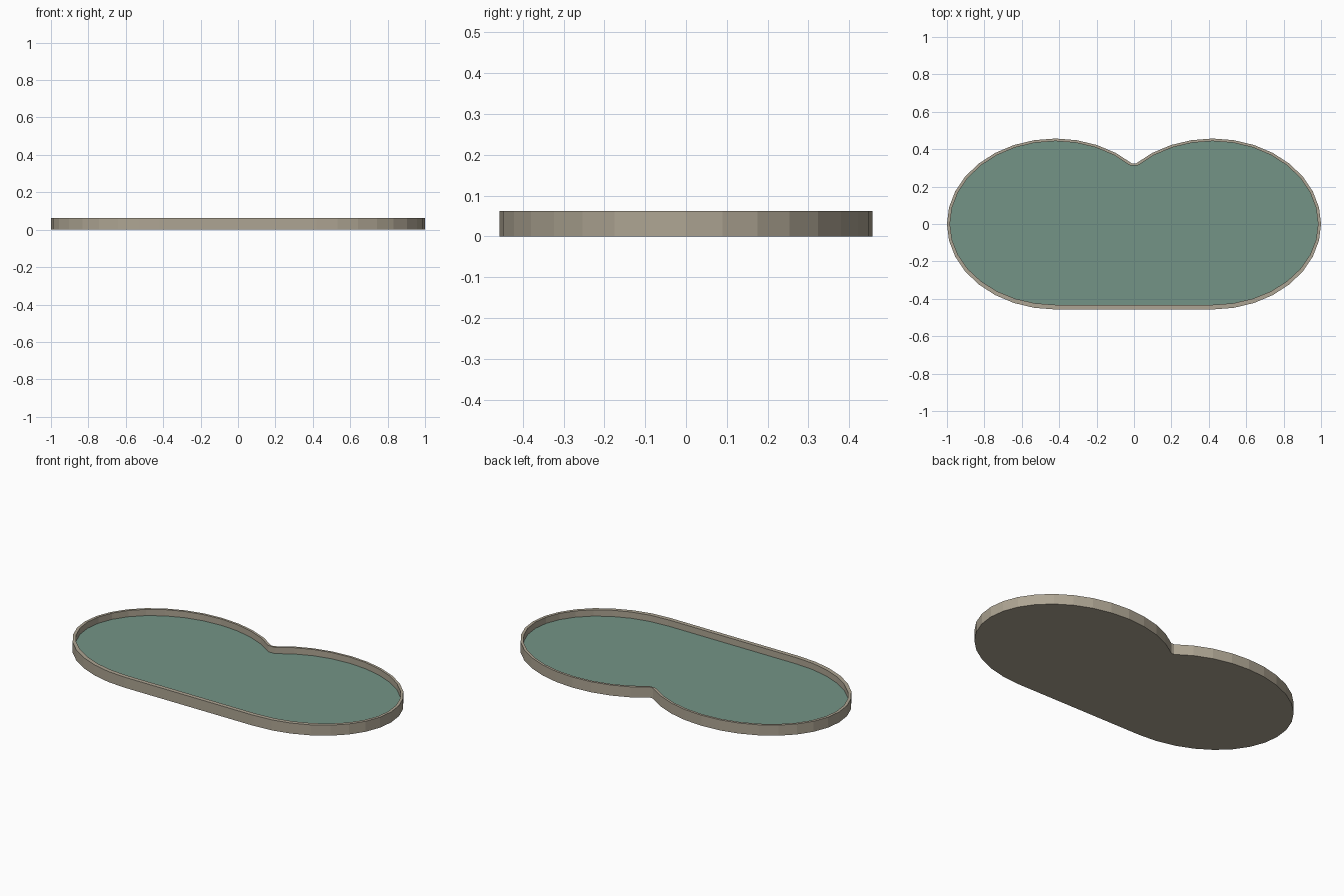
import bpy, bmesh, math

if "Cube" in bpy.data.objects:
    bpy.data.objects.remove(bpy.data.objects["Cube"])

H = 0.062        # rim height
WATER = 0.025    # water level
CX = 0.42        # lobe centre offset


def material(name, srgb):
    m = bpy.data.materials.new(name)
    lin = [((c / 255 + 0.055) / 1.055) ** 2.4 for c in srgb]
    m.diffuse_color = (*lin, 1)
    m.use_nodes = True
    m.node_tree.nodes["Principled BSDF"].inputs["Base Color"].default_value = m.diffuse_color
    return m


stone = material("warm grey stone", (174, 165, 147))
teal = material("teal water", (116, 148, 134))


def outline(rx, ry_back, ry_front):
    """Two merged lobes, notched at the back and straight at the front."""
    right = []
    for k in range(-8, 13):
        a = math.radians(11.25 * k)
        ry = ry_back if k > 0 else ry_front
        right.append((CX + rx * math.cos(a), ry * math.sin(a)))
    return right + [(-x, y) for x, y in reversed(right)]


def finish(bm, name, mat):
    me = bpy.data.meshes.new(name)
    bm.to_mesh(me)
    bm.free()
    me.materials.append(mat)
    ob = bpy.data.objects.new(name, me)
    bpy.context.collection.objects.link(ob)
    return ob


outer = outline(0.58, 0.457, 0.457)
inner = outline(0.564, 0.443, 0.432)

# Stone basin: outer wall, rim, inner wall and underside
bm = bmesh.new()
loops = [[bm.verts.new((x, y, z)) for x, y in pts]
         for pts, z in ((outer, 0), (outer, H), (inner, H), (inner, WATER))]
n = len(outer)
for a, b in zip(loops, loops[1:]):
    for i in range(n):
        j = (i + 1) % n
        bm.faces.new((a[i], a[j], b[j], b[i]))
bm.faces.new(loops[0][::-1])
finish(bm, "pool_basin", stone)

# Water surface
bm = bmesh.new()
bm.faces.new([bm.verts.new((x, y, WATER)) for x, y in inner])
finish(bm, "water_surface", teal)
